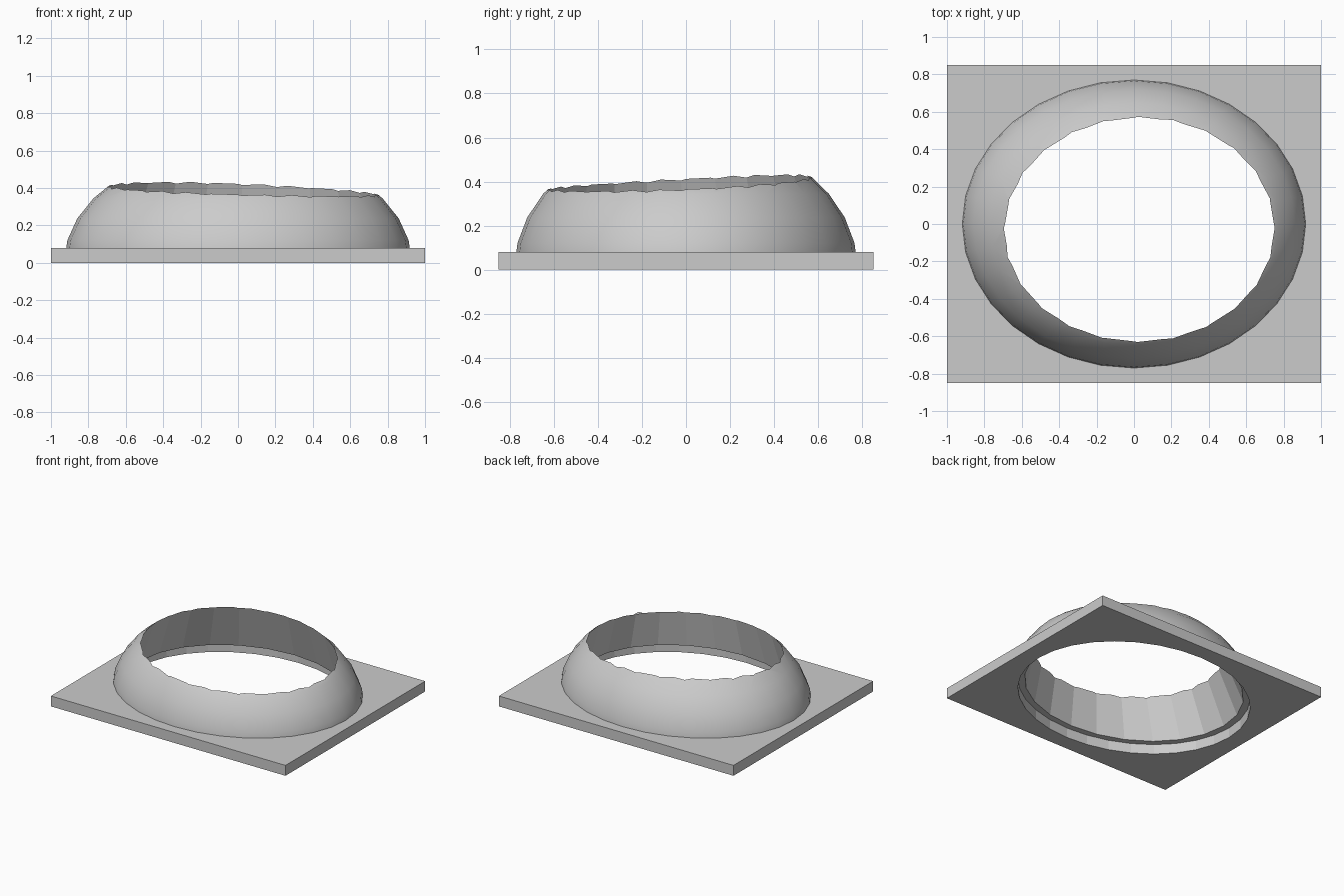
import bpy, bmesh
from math import sin, cos, pi
from mathutils import Matrix

if "Cube" in bpy.data.objects:
    bpy.data.objects.remove(bpy.data.objects["Cube"], do_unlink=True)

# One plain grey for everything
grey = bpy.data.materials.new("light_grey")
grey.use_nodes = True
colour = (0.6, 0.6, 0.6, 1)
grey.diffuse_color = colour
grey.node_tree.nodes["Principled BSDF"].inputs["Base Color"].default_value = colour

PLATE_TOP = 0.08


def make_object(name, bm):
    bmesh.ops.recalc_face_normals(bm, faces=bm.faces)
    mesh = bpy.data.meshes.new(name)
    bm.to_mesh(mesh)
    bm.free()
    mesh.materials.append(grey)
    obj = bpy.data.objects.new(name, mesh)
    bpy.context.collection.objects.link(obj)
    return obj


def elliptic_prism(name, sides, levels):
    """Loft between ellipses given as (centre x, centre y, z, radius x, radius y)."""
    bm = bmesh.new()
    rings = [[bm.verts.new((cx + rx * cos(2 * pi * i / sides),
                            cy + ry * sin(2 * pi * i / sides), z))
              for i in range(sides)] for cx, cy, z, rx, ry in levels]
    for low, high in zip(rings, rings[1:]):
        for i in range(sides):
            j = (i + 1) % sides
            bm.faces.new((low[i], low[j], high[j], high[i]))
    bm.faces.new(rings[0])
    bm.faces.new(rings[-1])
    return make_object(name, bm)


def cut(obj, cutter):
    cutter.hide_render = True
    mod = obj.modifiers.new("opening", 'BOOLEAN')
    mod.operation = 'DIFFERENCE'
    mod.solver = 'EXACT'
    mod.object = cutter
    bpy.context.view_layer.update()
    graph = bpy.context.evaluated_depsgraph_get()
    result = bpy.data.meshes.new_from_object(obj.evaluated_get(graph))
    obj.modifiers.clear()
    obj.data = result
    bpy.data.objects.remove(cutter, do_unlink=True)


# Base plate with an oval opening
bm = bmesh.new()
bmesh.ops.create_cube(bm, size=1, matrix=Matrix.Translation((0, 0, PLATE_TOP / 2))
                      @ Matrix.Diagonal((2, 1.7, PLATE_TOP, 1)))
plate = make_object("base_plate", bm)
cut(plate, elliptic_prism("plate_cutter", 32, [(0, 0, -0.1, 0.87, 0.73),
                                               (0, 0, 0.2, 0.87, 0.73)]))

# Domed collar: ellipsoid sliced at the plate, opened by a leaning tapered cutter
bm = bmesh.new()
bmesh.ops.create_uvsphere(bm, u_segments=32, v_segments=16, radius=1,
                          matrix=Matrix.Diagonal((0.93, 0.78, 0.62, 1)))
cut_plane = bmesh.ops.bisect_plane(bm, geom=bm.verts[:] + bm.edges[:] + bm.faces[:],
                                   plane_co=(0, 0, PLATE_TOP - 0.004),
                                   plane_no=(0, 0, 1), clear_inner=True)
bmesh.ops.contextual_create(bm, geom=[e for e in cut_plane["geom_cut"]
                                      if isinstance(e, bmesh.types.BMEdge)])
collar = make_object("domed_collar", bm)
levels = []
for z in (-0.1, 0.8):
    t = (z - PLATE_TOP) / (0.395 - PLATE_TOP)
    levels.append((0.022 * t, -0.022 * t, z, 0.82 - 0.098 * t, 0.685 - 0.083 * t))
cut(collar, elliptic_prism("collar_cutter", 24, levels))

# Smooth outside, faceted inside and underneath
bm = bmesh.new()
bm.from_mesh(collar.data)
for face in bm.faces:
    c, n = face.calc_center_median(), face.normal
    face.smooth = c.x * n.x + c.y * n.y > 0 and n.z > -0.5
for edge in bm.edges:
    edge.smooth = len({f.smooth for f in edge.link_faces}) == 1
bm.to_mesh(collar.data)
bm.free()
